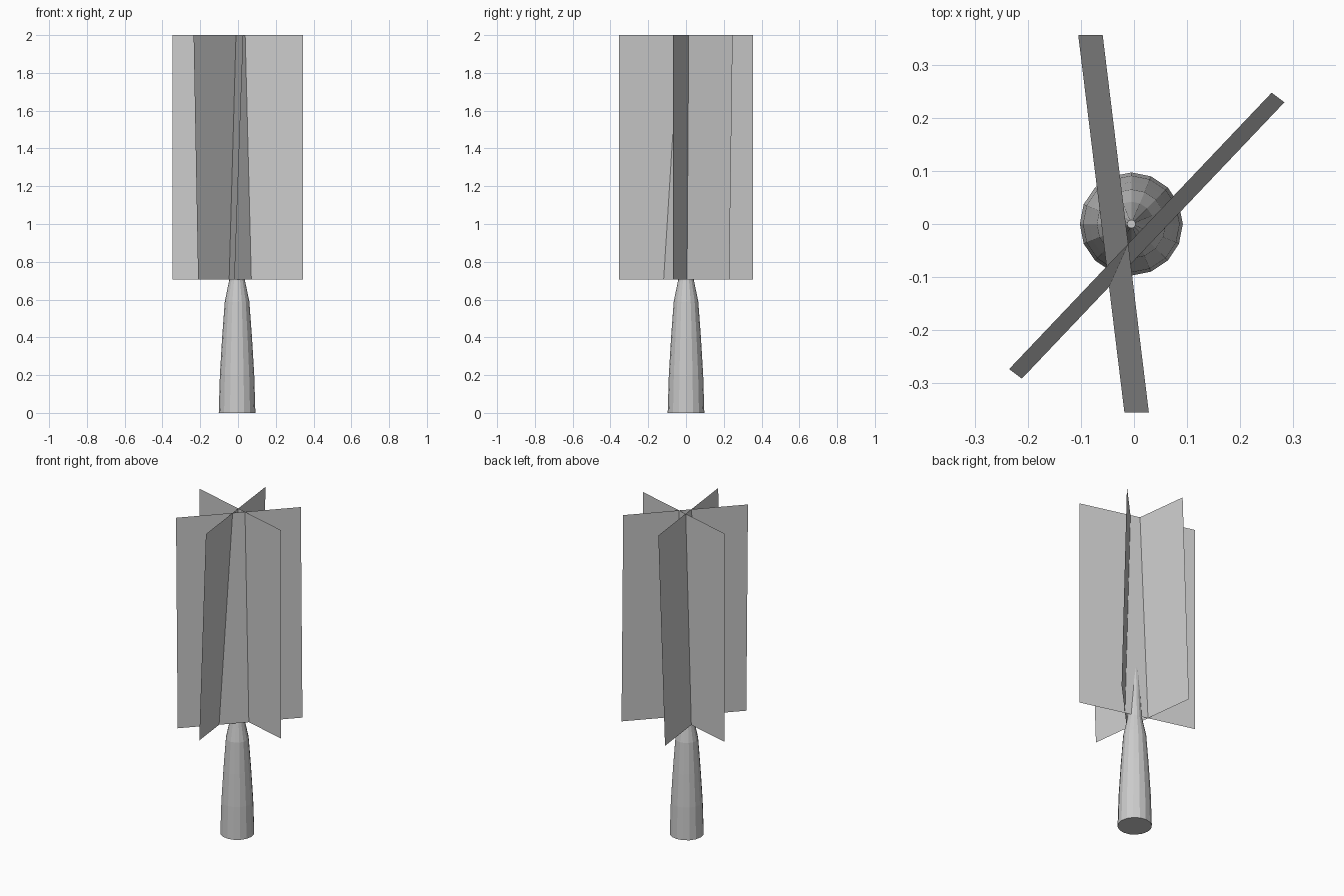
import bpy, math

if "Cube" in bpy.data.objects:
    bpy.data.objects.remove(bpy.data.objects["Cube"])


def add_mesh(name, verts, faces):
    mesh = bpy.data.meshes.new(name)
    mesh.from_pydata(verts, [], faces)
    mesh.update()
    obj = bpy.data.objects.new(name, mesh)
    bpy.context.collection.objects.link(obj)
    return obj


# Tapering trunk: (radius, height) profile spun around a vertical axis
SIDES = 16
CX, CY = -0.005, 0.0
profile = [(0.097, 0), (0.091, 0.2), (0.079, 0.4), (0.065, 0.59),
           (0.042, 0.70), (0.031, 0.9), (0.022, 1.1), (0.014, 1.28), (0.008, 1.42)]
verts, faces = [], []
for r, z in profile:
    for i in range(SIDES):
        a = 2 * math.pi * i / SIDES
        verts.append((CX + r * math.cos(a), CY + r * math.sin(a), z))
for k in range(len(profile) - 1):
    for i in range(SIDES):
        j = (i + 1) % SIDES
        faces.append((k * SIDES + i, k * SIDES + j, (k + 1) * SIDES + j, (k + 1) * SIDES + i))
faces.append(tuple(reversed(range(SIDES))))
faces.append(tuple(range((len(profile) - 1) * SIDES, len(profile) * SIDES)))
add_mesh("trunk", verts, faces)

# Three crossing foliage sheets: bottom edge ends, then top edge offset (lean)
Z0, Z1 = 0.705, 2.0
sheets = [
    ((-0.018, -0.355), (-0.105, 0.356), (0.046, 0.0)),
    ((-0.211, -0.291), (0.283, 0.229), (-0.024, 0.018)),
    ((-0.348, 0.120), (0.343, -0.069), (0.0, 0.0)),
]
for n, (a, b, lean) in enumerate(sheets, 1):
    quad = [(*a, Z0), (*b, Z0),
            (b[0] + lean[0], b[1] + lean[1], Z1),
            (a[0] + lean[0], a[1] + lean[1], Z1)]
    add_mesh(f"foliage_sheet_{n}", quad, [(0, 1, 2, 3)])
